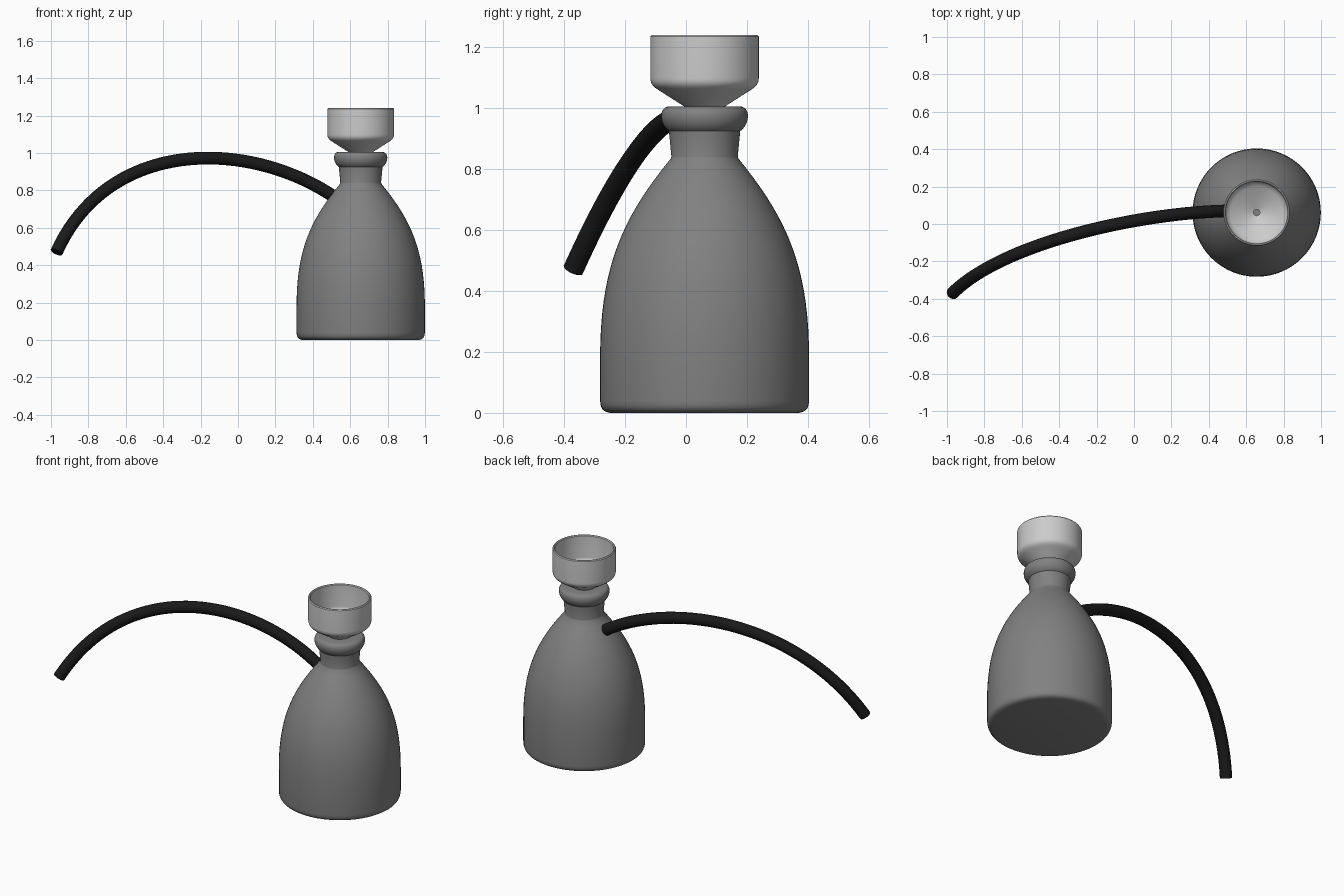
import bpy, bmesh, math
from mathutils import Vector

if "Cube" in bpy.data.objects:
    bpy.data.objects.remove(bpy.data.objects["Cube"])

CX, CY = 0.656, 0.061


def colour(obj, value):
    mat = bpy.data.materials.new(obj.name + "_colour")
    mat.diffuse_color = (value, value, value, 1)
    mat.use_nodes = True
    mat.node_tree.nodes["Principled BSDF"].inputs["Base Color"].default_value = mat.diffuse_color
    obj.data.materials.append(mat)


def bezier(p, t):
    s = 1 - t
    return p[0]*s**3 + p[1]*(3*s*s*t) + p[2]*(3*s*t*t) + p[3]*t**3


def curve2d(points, n):
    pts = [Vector(q) for q in points]
    return [tuple(bezier(pts, i / n)) for i in range(n + 1)]


def lathe(name, profile, value, steps=64):
    bm = bmesh.new()
    verts = [bm.verts.new((r, 0, z)) for r, z in profile]
    edges = [bm.edges.new(pair) for pair in zip(verts, verts[1:])]
    bmesh.ops.spin(bm, geom=verts + edges, cent=(0, 0, 0), axis=(0, 0, 1),
                   angle=2 * math.pi, steps=steps)
    bmesh.ops.remove_doubles(bm, verts=bm.verts, dist=1e-5)
    bmesh.ops.recalc_face_normals(bm, faces=bm.faces)
    me = bpy.data.meshes.new(name)
    bm.to_mesh(me)
    bm.free()
    obj = bpy.data.objects.new(name, me)
    obj.location = (CX, CY, 0)
    bpy.context.collection.objects.link(obj)
    colour(obj, value)
    bpy.ops.object.select_all(action='DESELECT')
    obj.select_set(True)
    bpy.context.view_layer.objects.active = obj
    bpy.ops.object.shade_smooth_by_angle(angle=math.radians(35))
    return obj


# Flask: rounded base, domed body, short neck and rolled lip
flask = [(0, 0), (0.31, 0)]
flask += curve2d([(0.315, 0.001), (0.334, 0.005), (0.342, 0.015), (0.343, 0.04)], 5)
flask += curve2d([(0.343, 0.18), (0.343, 0.48), (0.27, 0.64), (0.111, 0.835)], 18)
flask += [(0.109, 0.842), (0.117, 0.925)]
flask += curve2d([(0.122, 0.929), (0.148, 0.952), (0.15, 0.999), (0.122, 1.005)], 10)
flask += [(0.05, 1.005), (0, 1.005)]
lathe("flask", flask, 0.22)

# Bowl: funnel-bottomed cup with thin wall and a small drain hole
bowl = [(0.017, 0.985), (0.045, 0.99), (0.064, 1.004), (0.147, 1.057)]
bowl += curve2d([(0.158, 1.064), (0.172, 1.074), (0.178, 1.083), (0.178, 1.1)], 6)
bowl += [(0.178, 1.235), (0.174, 1.24), (0.169, 1.24), (0.165, 1.235)]
bowl += curve2d([(0.165, 1.103), (0.165, 1.09), (0.158, 1.083), (0.14, 1.07)], 6)
bowl += [(0.017, 1.02), (0.017, 0.985)]
lathe("bowl", bowl, 0.55)

# Hose: arched tube ending at the flask shoulder
cu = bpy.data.curves.new("hose", 'CURVE')
cu.dimensions = '3D'
cu.bevel_depth = 0.034
cu.bevel_resolution = 6
cu.use_fill_caps = True
cu.resolution_u = 40
sp = cu.splines.new('BEZIER')
sp.bezier_points.add(1)
a, b = sp.bezier_points
for pt in (a, b):
    pt.handle_left_type = pt.handle_right_type = 'FREE'
a.co = a.handle_left = (-0.97, -0.37, 0.47)
a.handle_right = (-0.70, -0.10, 1.07)
b.handle_left = (0.03, 0.06, 1.08)
b.co = b.handle_right = (0.50, 0.07, 0.775)
hose = bpy.data.objects.new("hose", cu)
bpy.context.collection.objects.link(hose)
colour(hose, 0.01)
